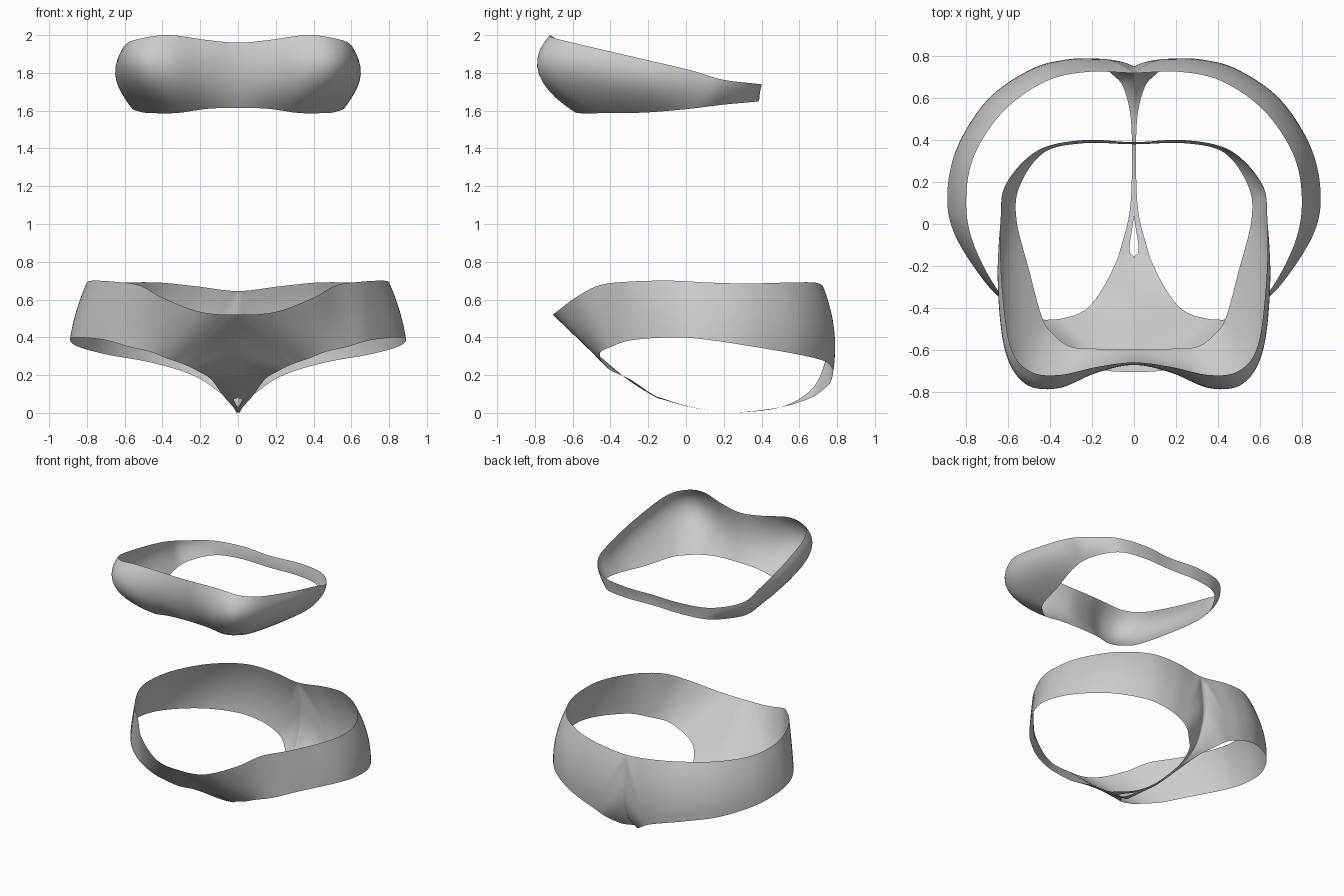
import bpy
import bmesh
from mathutils import Vector

cube = bpy.data.objects.get("Cube")
if cube:
    bpy.data.objects.remove(cube, do_unlink=True)

STEPS = 8   # samples per span of a guide curve
ROWS = 10   # faces across each band

fabric = bpy.data.materials.new("grey fabric")
fabric.use_nodes = True
colour = (0.6, 0.6, 0.6, 1)
fabric.diffuse_color = colour
fabric.node_tree.nodes["Principled BSDF"].inputs["Base Color"].default_value = colour


def flip(p):
    return Vector((-p.x, p.y, p.z))


def spline(points, before, after):
    """Smooth curve through points; before and after steer its two ends."""
    ext = [before] + points + [after]
    result = []
    for a, b, c, d in zip(ext, ext[1:], ext[2:], ext[3:]):
        for i in range(STEPS):
            t = i / STEPS
            result.append(b + ((c - a) * t
                               + (2 * a - 5 * b + 4 * c - d) * t ** 2
                               + (3 * b - a - 3 * c + d) * t ** 3) / 2)
    return result + [points[-1]]


def mirrored_spline(points):
    """Half ring whose ends run square into the centre plane."""
    return spline(points, flip(points[1]), flip(points[-2]))


def columns(table, index):
    return [Vector(row[index]) for row in table]


def half_band(name, rows):
    """Skin a list of equally long rows and mirror the sheet across x."""
    bm = bmesh.new()
    grid = [[bm.verts.new((max(p.x, 0), p.y, p.z)) for p in row] for row in rows]
    for low, high in zip(grid, grid[1:]):
        for i in range(len(low) - 1):
            bm.faces.new((low[i], low[i + 1], high[i + 1], high[i]))
    bmesh.ops.remove_doubles(bm, verts=bm.verts, dist=0.00001)
    mesh = bpy.data.meshes.new(name)
    bm.to_mesh(mesh)
    bm.free()
    mesh.materials.append(fabric)
    obj = bpy.data.objects.new(name, mesh)
    bpy.context.collection.objects.link(obj)
    mirror = obj.modifiers.new("Mirror", "MIRROR")
    mirror.merge_threshold = 0.0001
    mesh.polygons.foreach_set("use_smooth", [True] * len(mesh.polygons))
    return obj


# Chest band: lower edge, fullest line and upper edge, from front to back
chest = [
    ((0, -.595, 1.615), (0, -.665, 1.78), (0, -.66, 1.96)),
    ((.16, -.595, 1.61), (.17, -.7, 1.78), (.17, -.68, 1.975)),
    ((.3, -.585, 1.59), (.36, -.775, 1.79), (.36, -.72, 2)),
    ((.39, -.52, 1.585), (.51, -.745, 1.79), (.5, -.7, 1.985)),
    ((.44, -.44, 1.587), (.6, -.58, 1.78), (.59, -.58, 1.955)),
    ((.5, -.22, 1.59), (.635, -.25, 1.74), (.63, -.28, 1.885)),
    ((.56, .02, 1.61), (.62, .04, 1.71), (.635, .02, 1.815)),
    ((.545, .18, 1.63), (.595, .19, 1.7), (.61, .19, 1.765)),
    ((.43, .34, 1.645), (.45, .345, 1.7), (.46, .35, 1.745)),
    ((.24, .385, 1.65), (.24, .39, 1.695), (.24, .4, 1.74)),
    ((0, .38, 1.65), (0, .383, 1.695), (0, .39, 1.735)),
]
lower, middle, upper = (mirrored_spline(columns(chest, i)) for i in range(3))
rows = []
for r in range(ROWS + 1):
    v = r / ROWS
    rows.append([a * (1 - v) * (1 - 2 * v) + m * 4 * v * (1 - v) + b * v * (2 * v - 1)
                 for a, m, b in zip(lower, middle, upper)])
half_band("chest_band", rows)

# Briefs: waist edge from front to back, each point paired with the leg opening
waist = [
    ((0, -.705, .52), (.32, -.445, .27)),
    ((.2, -.685, .535), (.38, -.455, .29)),
    ((.4, -.585, .61), (.47, -.45, .325)),
    ((.52, -.46, .675), (.58, -.395, .35)),
    ((.66, -.3, .695), (.7, -.29, .385)),
    ((.77, -.08, .7), (.85, -.06, .4)),
    ((.8, .12, .69), (.89, .13, .385)),
    ((.76, .33, .685), (.845, .36, .35)),
    ((.62, .54, .69), (.7, .59, .31)),
    ((.42, .68, .69), (.5, .73, .275)),
    ((.22, .725, .67), (.34, .775, .235)),
    ((0, .72, .645), (.23, .775, .195)),
]
# Centre seam from back to front, parting around a small slot underneath
seam = [
    ((0, .75, .4), (.16, .76, .155)),
    ((0, .73, .25), (.1, .71, .11)),
    ((0, .66, .12), (.05, .65, .075)),
    ((0, .5, .03), (.015, .5, .03)),
    ((0, .25, .002), (.01, .25, .002)),
    ((0, .05, .025), (.022, .05, .026)),
    ((.022, -.12, .07), (.065, -.12, .075)),
    ((0, -.165, .086), (.085, -.18, .1)),
    ((0, -.3, .17), (.145, -.3, .18)),
    ((0, -.45, .295), (.21, -.39, .22)),
    ((0, -.58, .415), (.27, -.43, .25)),
]
waist_edge = columns(waist, 0)
seam_line = [waist_edge[-1]] + columns(seam, 0) + [waist_edge[0]]
outer = mirrored_spline(waist_edge)[:-1] + spline(
    seam_line, 2 * seam_line[0] - seam_line[1], 2 * seam_line[-1] - seam_line[-2])
leg = columns(waist + seam, 1)
inner = spline(leg + leg[:1], leg[-1], leg[1])


def fuller(low, high, v):
    """Blend between the edges, swelling outward toward the back."""
    p = low.lerp(high, v)
    swell = (high - low).length * 0.07 * min(max(p.y + 0.4, 0), 1)
    return p + Vector((p.x, p.y, 0)).normalized() * swell * 4 * v * (1 - v)


half_band("briefs", [[fuller(a, b, r / ROWS) for a, b in zip(inner, outer)]
                     for r in range(ROWS + 1)])
